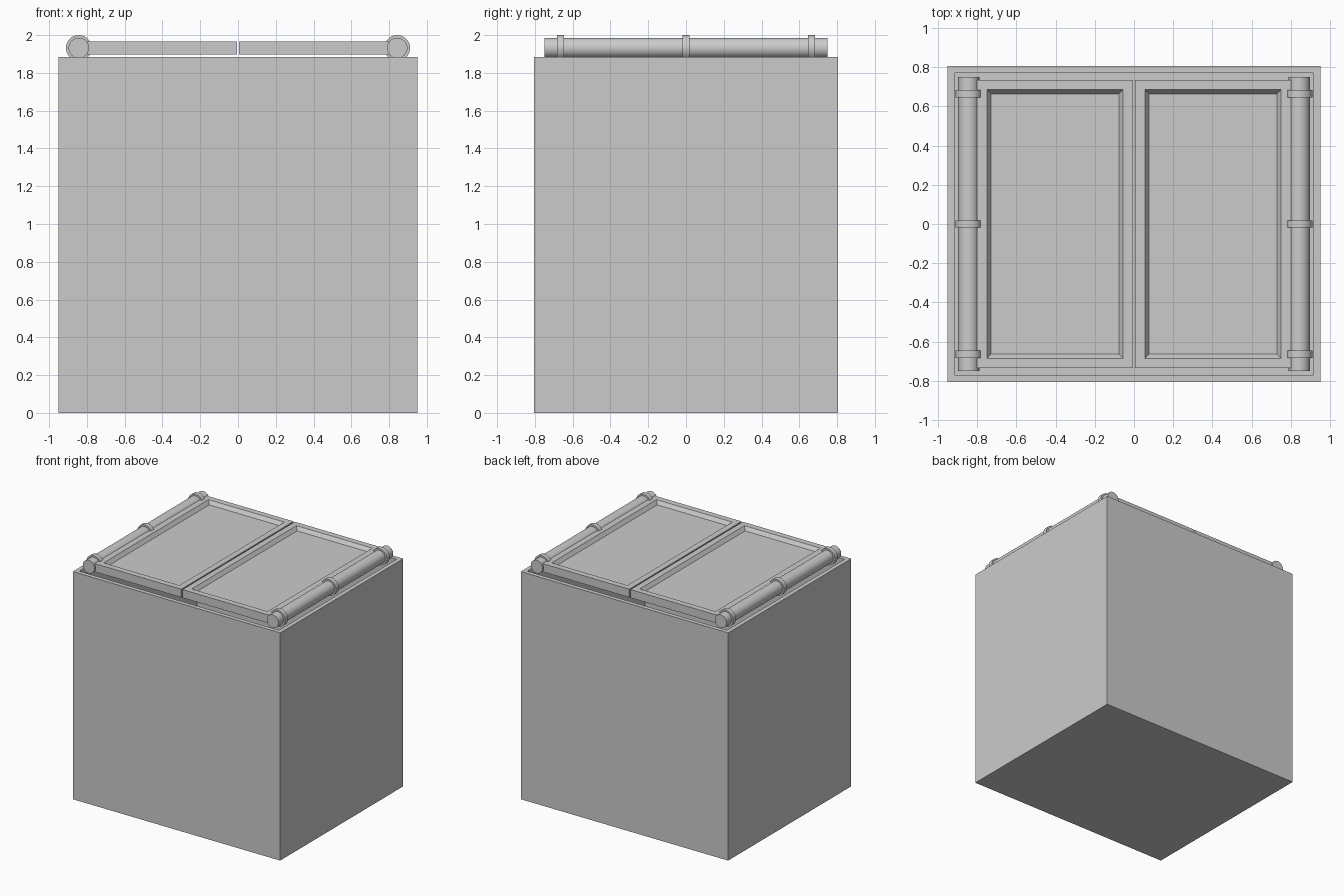
import bpy
import bmesh
import math
from mathutils import Matrix

cube = bpy.data.objects.get("Cube")
if cube:
    bpy.data.objects.remove(cube, do_unlink=True)

# One plain grey for the whole model
GREY = (0.6, 0.6, 0.6, 1)
grey = bpy.data.materials.new("light_grey")
grey.use_nodes = True
grey.diffuse_color = GREY
grey.node_tree.nodes["Principled BSDF"].inputs["Base Color"].default_value = GREY


def finish(name, bm):
    bmesh.ops.recalc_face_normals(bm, faces=bm.faces)
    mesh = bpy.data.meshes.new(name)
    bm.to_mesh(mesh)
    bm.free()
    mesh.materials.append(grey)
    obj = bpy.data.objects.new(name, mesh)
    bpy.context.collection.objects.link(obj)
    return obj


def box(x0, x1, y0, y1, z0, z1):
    bm = bmesh.new()
    place = Matrix.Translation(((x0 + x1) / 2, (y0 + y1) / 2, (z0 + z1) / 2))
    size = Matrix.Diagonal((x1 - x0, y1 - y0, z1 - z0, 1))
    bmesh.ops.create_cube(bm, size=1, matrix=place @ size)
    return bm


def top_face(bm):
    bm.normal_update()
    return max(bm.faces, key=lambda f: f.calc_center_median().z + f.normal.z)


def add_rod(bm, x, y, z, radius, length):
    turn = Matrix.Rotation(math.pi / 2, 4, "X")
    bmesh.ops.create_cone(bm, cap_ends=True, segments=32, radius1=radius,
                          radius2=radius, depth=length,
                          matrix=Matrix.Translation((x, y, z)) @ turn)


def shade(obj):
    bpy.ops.object.select_all(action="DESELECT")
    obj.select_set(True)
    bpy.context.view_layer.objects.active = obj
    bpy.ops.object.shade_smooth_by_angle(angle=math.radians(30))


# Open-topped body with thin walls
WALL, TOP = 0.05, 1.885
bm = box(-0.95, 0.95, -0.805, 0.805, 0, TOP)
rim = top_face(bm)
bmesh.ops.inset_individual(bm, faces=[rim], thickness=WALL)
hole = bmesh.ops.extrude_discrete_faces(bm, faces=[rim])["faces"][0]
bmesh.ops.translate(bm, verts=hole.verts, vec=(0, 0, WALL - TOP))
finish("body", bm)

for side, sign in (("left", 1), ("right", -1)):
    # Door with a sunken, bevelled panel
    inner, outer = sorted((sign * 0.006, sign * 0.80))
    bm = box(inner, outer, -0.735, 0.735, 1.897, 1.965)
    panel = top_face(bm)
    bmesh.ops.inset_individual(bm, faces=[panel], thickness=0.07)
    bmesh.ops.inset_individual(bm, faces=[panel], thickness=0.03, depth=-0.03)
    finish(side + "_door", bm)

    # Hinge rod along the outer edge
    bm = bmesh.new()
    add_rod(bm, sign * 0.843, 0, 1.932, 0.054, 1.5)
    shade(finish(side + "_hinge_rod", bm))

    # Three collars around the rod
    bm = bmesh.new()
    for y in (-0.665, 0, 0.665):
        add_rod(bm, sign * 0.843, y, 1.932, 0.068, 0.038)
    shade(finish(side + "_hinge_collars", bm))
